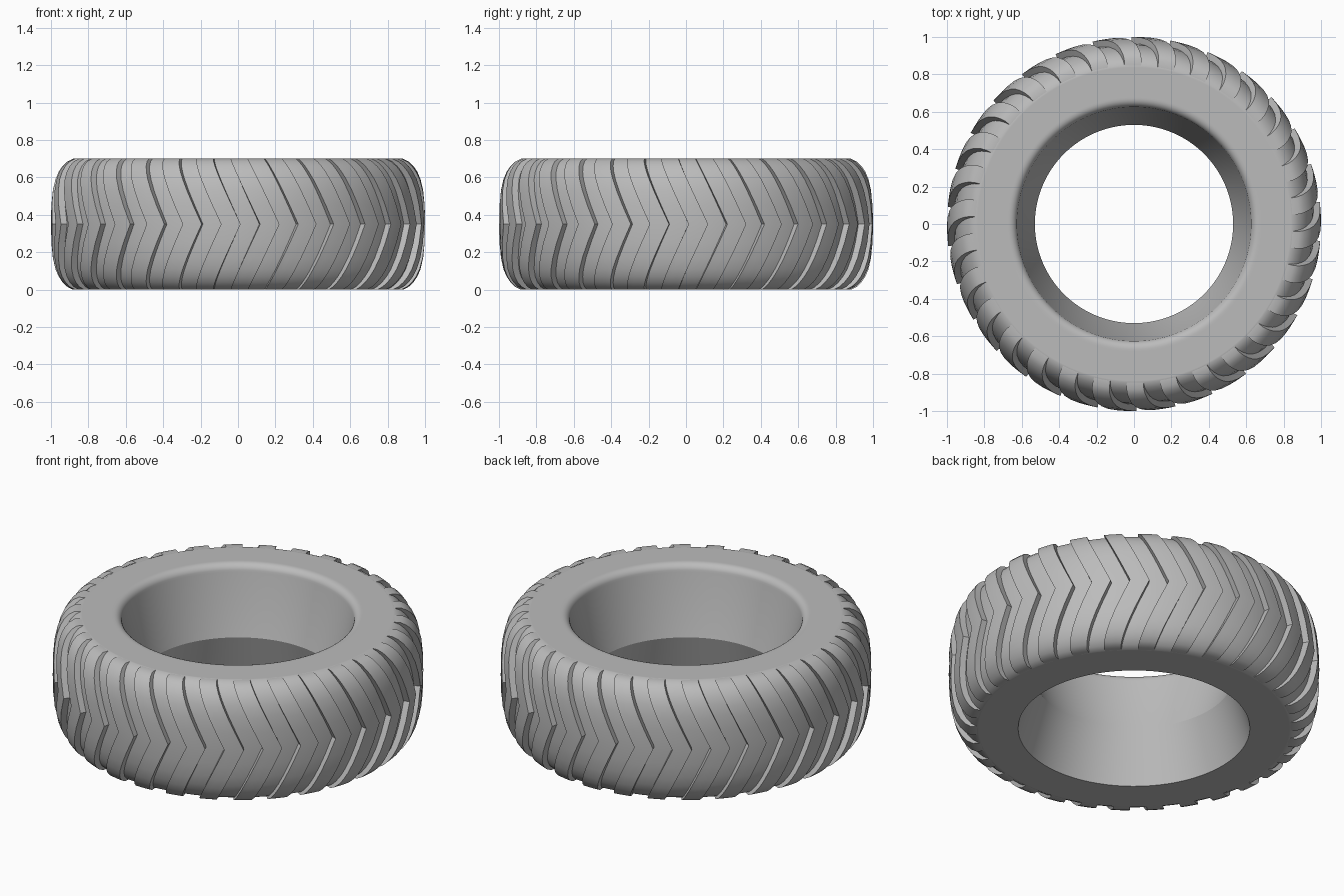
import bpy, bmesh, math

cube = bpy.data.objects.get("Cube")
if cube:
    bpy.data.objects.remove(cube, do_unlink=True)

HALF = 0.35          # half of the tyre width
LUGS = 30
STEPS = 120          # segments round the tyre
LUG_START, LUG_END = 6.8, 12.8   # degrees
SWEEP = 9.4          # degrees each lug arm trails at the shoulder
DEPTH = 0.035        # lug height above the carcass
BORE, BEAD = 0.625, 0.045        # bore radius and bead rounding

rubber = bpy.data.materials.new("grey rubber")
rubber.use_nodes = True
rubber.diffuse_color = (0.5, 0.5, 0.5, 1)
rubber.node_tree.nodes["Principled BSDF"].inputs["Base Color"].default_value = (0.5, 0.5, 0.5, 1)

# Tread crown: (distance from the middle, radius), mirrored to both sides
half_crown = [(0, 1.0), (0.1, 0.998), (0.18, 0.99), (0.24, 0.976), (0.28, 0.959),
              (0.31, 0.939), (0.335, 0.913), (0.35, 0.883)]
crown = [(-d, r) for d, r in reversed(half_crown[1:])] + half_crown


def point(r, degrees, z):
    a = math.radians(degrees)
    return (r * math.sin(a), -r * math.cos(a), z)


def finish(name, bm):
    bmesh.ops.recalc_face_normals(bm, faces=bm.faces)
    mesh = bpy.data.meshes.new(name)
    bm.to_mesh(mesh)
    bm.free()
    mesh.materials.append(rubber)
    obj = bpy.data.objects.new(name, mesh)
    bpy.context.collection.objects.link(obj)
    bpy.ops.object.select_all(action="DESELECT")
    obj.select_set(True)
    bpy.context.view_layer.objects.active = obj
    bpy.ops.object.shade_smooth_by_angle(angle=math.radians(28))


# Carcass: closed profile with flat sidewalls, rounded upper bead and waisted bore
side = half_crown[-1][1] - DEPTH - 0.01
profile = [(side, 0.0)]
profile += [(r - DEPTH, d + HALF) for d, r in crown]
profile += [(side, 2 * HALF), (BORE + BEAD + 0.01, 2 * HALF)]
for i in range(7):
    a = math.radians(15 * i)
    profile.append((BORE + BEAD * (1 - math.sin(a)), 2 * HALF - BEAD * (1 - math.cos(a))))
profile += [(0.53, 0.31), (BORE, 0.0)]
bm = bmesh.new()
rings = [[bm.verts.new(point(r, 360 * i / STEPS, z)) for r, z in profile] for i in range(STEPS)]
for i in range(STEPS):
    a, b = rings[i], rings[(i + 1) % STEPS]
    for j in range(len(profile)):
        k = (j + 1) % len(profile)
        bm.faces.new((a[j], b[j], b[k], a[k]))
finish("tyre_carcass", bm)

# Tread: chevron lugs standing on the carcass, open underneath
bm = bmesh.new()
COLS = 3
for n in range(LUGS):
    top, foot = [], []
    for d, r in crown:
        start = n * 360 / LUGS + LUG_START - SWEEP * abs(d) / HALF
        angles = [start + (LUG_END - LUG_START) * c / COLS for c in range(COLS + 1)]
        top.append([bm.verts.new(point(r, a, d + HALF)) for a in angles])
        foot.append([bm.verts.new(point(r - DEPTH - 0.004, a, d + HALF)) for a in angles])
    for j in range(len(crown) - 1):
        for c in range(COLS):
            bm.faces.new((top[j][c], top[j][c + 1], top[j + 1][c + 1], top[j + 1][c]))
        for c in (0, COLS):
            bm.faces.new((top[j][c], top[j + 1][c], foot[j + 1][c], foot[j][c]))
    for j in (0, len(crown) - 1):
        for c in range(COLS):
            bm.faces.new((top[j][c], top[j][c + 1], foot[j][c + 1], foot[j][c]))
finish("tread_lugs", bm)
